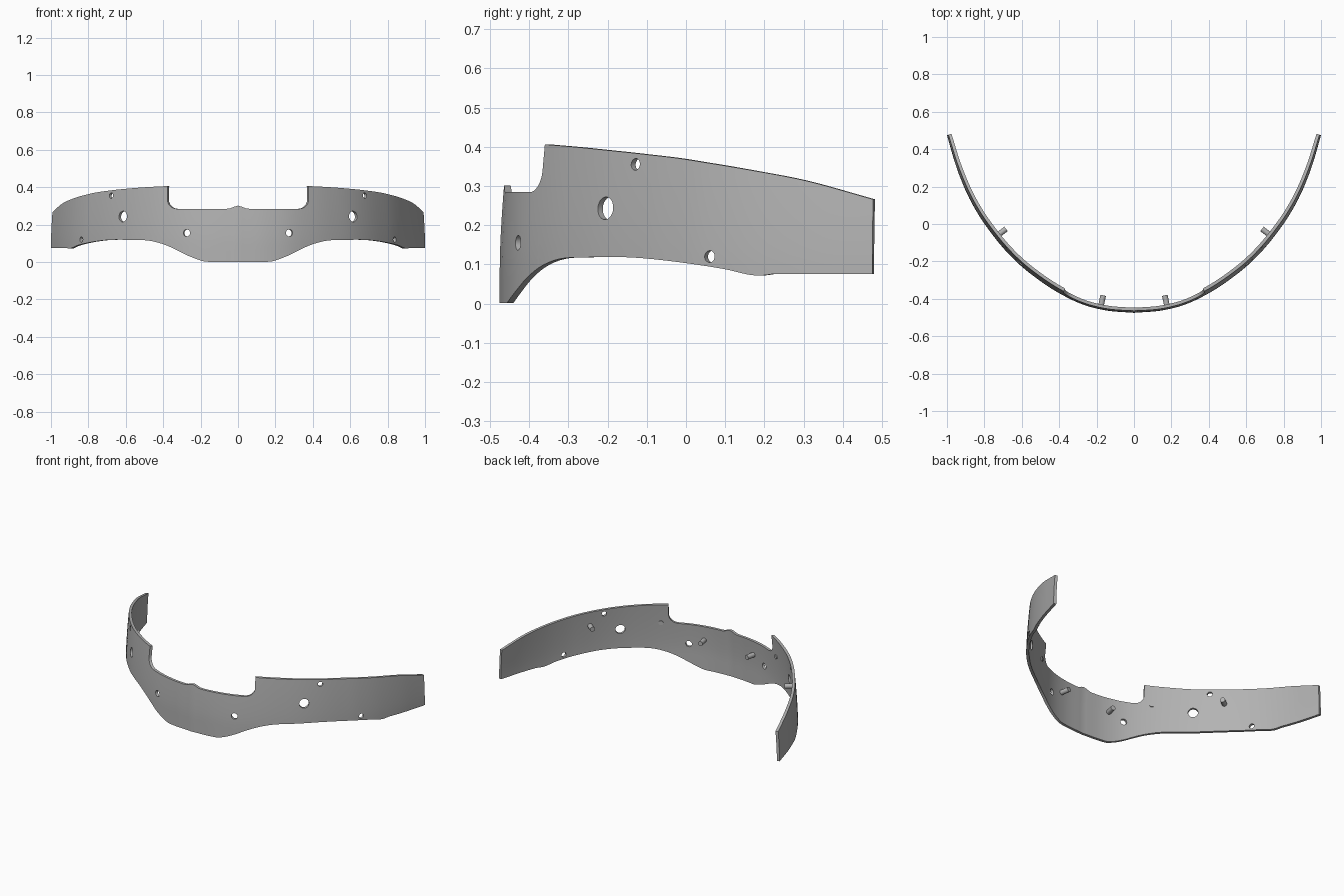
import bpy, bmesh, math
from mathutils import Vector

if "Cube" in bpy.data.objects:
    bpy.data.objects.remove(bpy.data.objects["Cube"], do_unlink=True)

THICK = 0.017
ROWS = 10

# Half outlines over x: plan curve, lower edge, upper edge
PLAN = [(0, -.475), (.15, -.462), (.275, -.43), (.4, -.37), (.5, -.306), (.615, -.215),
        (.7, -.128), (.77, -.04), (.835, .055), (.9, .178), (.955, .32), (1, .475)]
LOWER = [(0, .001), (.17, .001), (.2, .008), (.27, .035), (.34, .07), (.4, .095), (.47, .113),
         (.55, .118), (.7, .117), (.8, .103), (.86, .088), (.905, .071), (.92, .076), (1, .076)]
UPPER = [(.385, .406), (.5, .4), (.615, .391), (.7, .382), (.8, .366), (.91, .333),
         (.955, .309), (1, .266)]
NOTCH_X, NOTCH_Z, FILLET = .385, .284, .055


def smooth(table, x):
    """Monotone cubic interpolation through a table of points."""
    d = [(b[1] - a[1]) / (b[0] - a[0]) for a, b in zip(table, table[1:])]
    m = [d[0]] + [(p + q) / 2 if p * q > 0 else 0 for p, q in zip(d, d[1:])] + [d[-1]]
    i = 0
    while i < len(d) - 1 and x > table[i + 1][0]:
        i += 1
    h = table[i + 1][0] - table[i][0]
    t = (x - table[i][0]) / h
    a, b = table[i][1], table[i + 1][1]
    return (a * (1 + 2 * t) * (1 - t) ** 2 + m[i] * h * t * (1 - t) ** 2
            + b * t * t * (3 - 2 * t) + m[i + 1] * h * t * t * (t - 1))


def upper(x):
    if x > NOTCH_X:
        return smooth(UPPER, x)
    if x > NOTCH_X - FILLET:
        u = (x - NOTCH_X + FILLET) / FILLET
        return NOTCH_Z + FILLET * (1 - math.sqrt(max(0, 1 - u * u)))
    bump = .5 + .5 * math.cos(math.pi * min(x / .055, 1))
    return NOTCH_Z + .017 * bump


def inward(x):
    e = .004
    lo, hi = max(0, x - e), min(1, x + e)
    slope = 0 if x == 0 else (smooth(PLAN, hi) - smooth(PLAN, lo)) / (hi - lo)
    return Vector((-slope, 1, 0)).normalized()


def wall(x, z, depth=0):
    """Point on the wall; the wall leans inward towards the top."""
    lean = .02 * (max(0, z - .1) / .3) ** 1.5
    return Vector((x, smooth(PLAN, x), z)) + inward(x) * (lean + depth)


def mirror_x(v, side):
    return Vector((v.x * side, v.y, v.z))


# Plain grey shared by every part
grey = bpy.data.materials.new("plain_grey")
grey.use_nodes = True
GREY = (.45, .45, .45, 1)
grey.diffuse_color = GREY
grey.node_tree.nodes["Principled BSDF"].inputs["Base Color"].default_value = GREY


def add_object(name, bm):
    bmesh.ops.recalc_face_normals(bm, faces=bm.faces)
    mesh = bpy.data.meshes.new(name)
    bm.to_mesh(mesh)
    bm.free()
    mesh.materials.append(grey)
    obj = bpy.data.objects.new(name, mesh)
    bpy.context.collection.objects.link(obj)
    return obj


def add_rod(bm, start, end, radius):
    axis = end - start
    matrix = axis.to_track_quat('Z', 'Y').to_matrix().to_4x4()
    matrix.translation = (start + end) / 2
    bmesh.ops.create_cone(bm, cap_ends=True, segments=24, radius1=radius, radius2=radius,
                          depth=axis.length, matrix=matrix)


# Curved band: a solid grid following the plan curve
half = [math.sin(math.pi / 2 * i / 70) for i in range(71)]
half = [x for x in half if not NOTCH_X - FILLET - .004 < x < NOTCH_X + .008]
half += [NOTCH_X - FILLET * (1 - math.sin(math.pi / 2 * i / 8)) for i in range(9)]
half = sorted(half + [NOTCH_X + .0005])
columns = [(x, -1) for x in reversed(half) if x > 0] + [(x, 1) for x in half]

bm = bmesh.new()
rings = []
for x, side in columns:
    lo, hi = smooth(LOWER, x), upper(x)
    heights = [lo + (hi - lo) * r / ROWS for r in range(ROWS + 1)]
    ring = [wall(x, z) for z in heights] + [wall(x, z, THICK) for z in reversed(heights)]
    rings.append([bm.verts.new(mirror_x(p, side)) for p in ring])
for a, b in zip(rings, rings[1:]):
    for i in range(len(a)):
        j = (i + 1) % len(a)
        bm.faces.new((a[i], a[j], b[j], b[i]))
for ring in (rings[0], rings[-1]):
    for i in range(ROWS):
        bm.faces.new((ring[i], ring[i + 1], ring[-2 - i], ring[-1 - i]))
band = add_object("curved_band", bm)

# Through holes
bm = bmesh.new()
for x, z, radius in [(.275, .155, .019), (.62, .243, .029), (.69, .355, .015), (.838, .12, .015)]:
    for side in (-1, 1):
        add_rod(bm, mirror_x(wall(x, z, -.05), side), mirror_x(wall(x, z, .07), side), radius)
cutter = add_object("hole_cutter", bm)
cutter.hide_render = True
cut = band.modifiers.new("holes", 'BOOLEAN')
cut.operation, cut.solver, cut.object = 'DIFFERENCE', 'EXACT', cutter
bpy.context.view_layer.objects.active = band
bpy.ops.object.modifier_apply(modifier=cut.name)
bpy.data.objects.remove(cutter, do_unlink=True)

# Inner pegs and low bosses on both sides
parts = [band]
for name, x, z, radius, length in [("front_peg", .18, .195, .015, .056),
                                   ("side_peg", .745, .285, .015, .05),
                                   ("low_boss", .425, .284, .014, .006)]:
    for side, label in ((1, "left"), (-1, "right")):
        bm = bmesh.new()
        add_rod(bm, mirror_x(wall(x, z, THICK / 2), side),
                mirror_x(wall(x, z, THICK + length), side), radius)
        parts.append(add_object(label + "_" + name, bm))

# Smooth shading with crisp edges
bpy.ops.object.select_all(action='DESELECT')
for part in parts:
    part.select_set(True)
bpy.ops.object.shade_smooth_by_angle(angle=math.radians(35))
